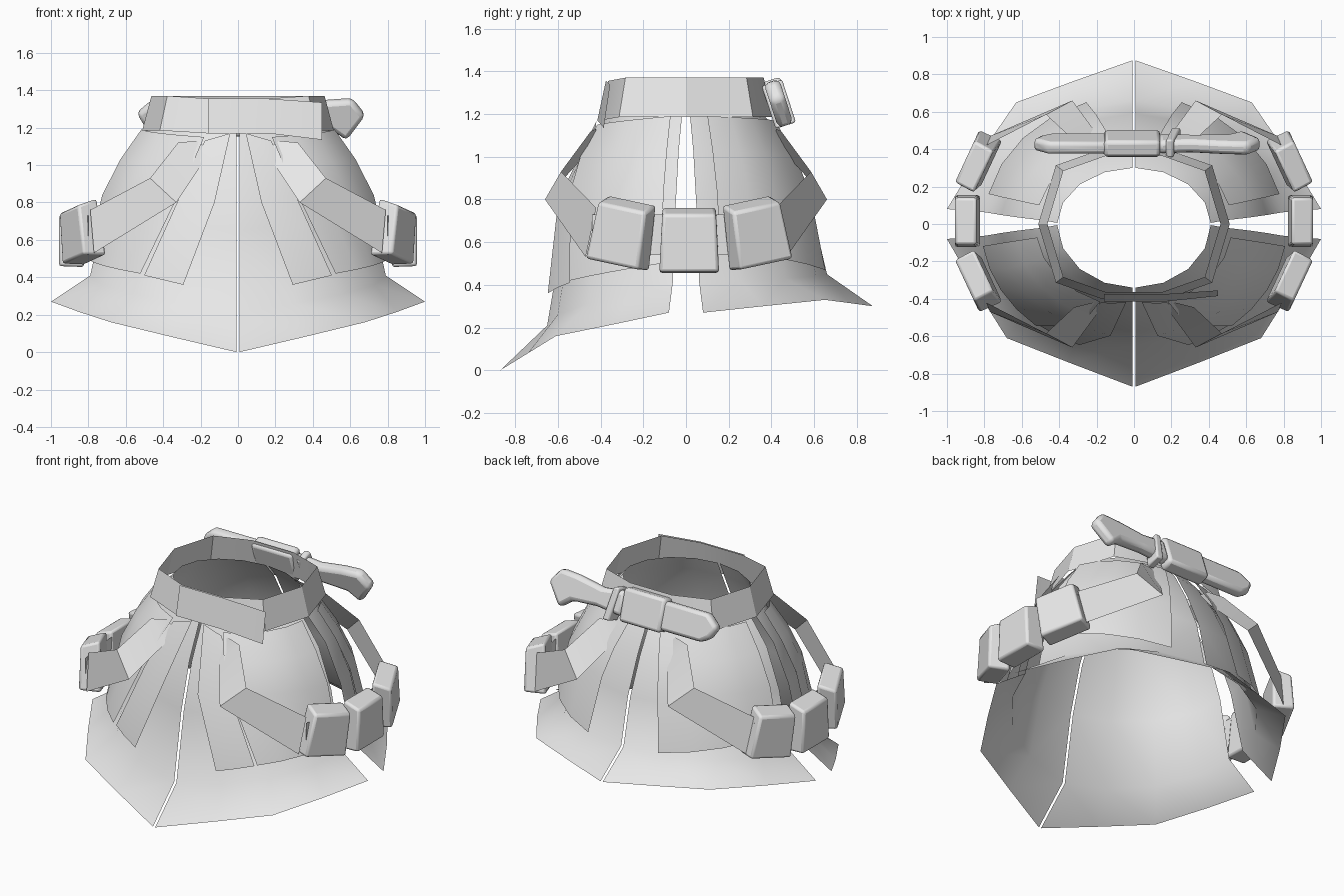
import bpy, bmesh, math
from mathutils import Matrix, Vector

if "Cube" in bpy.data.objects:
    bpy.data.objects.remove(bpy.data.objects["Cube"])

grey = bpy.data.materials.new("light grey cloth")
grey.diffuse_color = (0.8, 0.8, 0.8, 1)
grey.use_nodes = True
grey.node_tree.nodes["Principled BSDF"].inputs["Base Color"].default_value = grey.diffuse_color


def finish(name, bm, angle=40, solid=False, bevel=0):
    if solid:
        bmesh.ops.recalc_face_normals(bm, faces=bm.faces)
    else:  # open sheets face away from the body axis
        bm.normal_update()
        for f in bm.faces:
            c = f.calc_center_median()
            if f.normal.dot(Vector((c.x, c.y, 0))) < 0:
                f.normal_flip()
    me = bpy.data.meshes.new(name)
    bm.to_mesh(me)
    bm.free()
    me.materials.append(grey)
    ob = bpy.data.objects.new(name, me)
    bpy.context.collection.objects.link(ob)
    if bevel:
        m = ob.modifiers.new("soft edges", 'BEVEL')
        m.width, m.segments = bevel, 2
    bpy.ops.object.select_all(action='DESELECT')
    ob.select_set(True)
    bpy.context.view_layer.objects.active = ob
    bpy.ops.object.shade_smooth_by_angle(angle=math.radians(angle))
    return ob


def sheet(name, rows, side=1, angle=40, closed=False):
    """Quad grid through rows of points, mirrored when side is -1."""
    bm = bmesh.new()
    g = [[bm.verts.new((side * x, y, z)) for x, y, z in r] for r in rows]
    n = len(g[0])
    for a, b in zip(g, g[1:]):
        for i in range(n if closed else n - 1):
            j = (i + 1) % n
            bm.faces.new((a[i], a[j], b[j], b[i]))
    return finish(name, bm, angle)


def lerp(a, b, t):
    return a + (b - a) * t


# Skirt outline used for everything lying on it: z, x radius, y radius
PROFILE = [(1.25, .45, .36), (1.18, .50, .395), (1.0, .62, .50),
           (.8, .71, .58), (.4, .79, .66), (.2, .80, .67)]


def radii(z):
    for (z0, a0, b0), (z1, a1, b1) in zip(PROFILE, PROFILE[1:]):
        if z >= z1:
            t = (z0 - z) / (z0 - z1)
            return lerp(a0, a1, t), lerp(b0, b1, t)
    return PROFILE[-1][1:]


def on_skirt(ang, z, front, off):
    rx, ry = radii(z)
    return rx * off * math.sin(ang), front * ry * off * math.cos(ang), z


def angle_at(x, z):
    return math.asin(x / radii(z)[0])


# Four skirt quarters: x radius, y radius, z at middle, z at side
FRONT = [(.41, .34, 1.27, 1.27), (.49, .385, 1.17, 1.18), (.61, .49, .95, 1.03),
         (.71, .575, .65, .78), (.79, .65, .21, .41)]
BACK = [(.41, .30, 1.27, 1.27), (.49, .385, 1.17, 1.18), (.61, .49, .98, 1.03),
        (.71, .59, .75, .78), (.79, .66, .45, .41)]
FRONT_HEM = [(.008, -.87, 0), (.35, -.74, .08), (.68, -.61, .16),
             (.85, -.34, .215), (1, -.08, .27)]
BACK_HEM = [(.008, .875, .30), (.32, .765, .315), (.63, .65, .33),
            (.83, .36, .30), (1, .08, .27)]
for name, front, spec, hem in (("front", -1, FRONT, FRONT_HEM),
                               ("back", 1, BACK, BACK_HEM)):
    rows = []
    for k, (rx, ry, zm, zs) in enumerate(spec):
        row = []
        for i in range(5):
            a = math.pi / 2 * i / 4
            x = max(.008, rx * math.sin(a))
            y = max(ry * math.cos(a), .006 + .014 * k)
            row.append((x, front * y, lerp(zm, zs, i / 4)))
        rows.append(row)
    rows.append(hem)
    for s in (1, -1):
        sheet(f"skirt_{name}_panel", rows, s, 60)

# Layers over the skirt: inner edge (x, z), outer angle, outer z
for s in (1, -1):
    flap = [((.04, 1.17), (.17, 1.13)), ((.12, .80), (.29, .85)),
            ((.28, .36), (.48, .41))]
    sheet("front_flap", [[on_skirt(angle_at(lerp(a[0], b[0], t), lerp(a[1], b[1], t)),
                                   lerp(a[1], b[1], t), -1, 1.045) for t in (0, .5, 1)]
                         for a, b in flap], s)
    hips = (("front_hip_panel", -1, 1.065, 80,
             [(.17, 1.15, 1.19), (.23, 1.0, 1.03), (.30, .84, .84), (.49, .42, .50)]),
            ("back_hip_panel", 1, 1.06, 76,
             [(.10, 1.17, 1.19), (.15, 1.0, 1.03), (.19, .82, .84), (.24, .47, .57)]))
    for name, front, off, end, edge in hips:
        rows = []
        for x, z0, z1 in edge:
            a0, a1 = angle_at(x, z0), math.radians(end)
            rows.append([on_skirt(lerp(a0, a1, t), lerp(z0, z1, t), front, off)
                         for t in (0, .25, .5, .75, 1)])
        sheet(name, rows, s, 60)

    # Hanging straps from the belt to the pouches
    upper = [(.22, .42, 1.13), (.32, .445, 1.12), (.47, .585, .93), (.79, .42, .76)]
    lower = [(.15, .43, 1.08), (.19, .47, 1.01), (.33, .66, .80), (.77, .47, .53)]
    for name, front in (("front_strap", -1), ("back_strap", 1)):
        sheet(name, [[(x, front * y, z) for x, y, z in e] for e in (upper, lower)], s, 20)
        # Band running behind the pouches
    sheet("pouch_band", [[(.80, -.44, z), (.84, -.16, z), (.85, .12, z), (.80, .44, z)]
                         for z in (.73, .54)], s, 20)

    # Pouches, three per hip: centre, yaw, roll
    for c, yaw, roll in (((.835, -.295, .645), -25, -11), ((.89, .015, .61), 0, 0),
                         ((.835, .325, .645), 25, 11)):
        bm = bmesh.new()
        bmesh.ops.create_cube(bm, size=1)
        for v in bm.verts:
            top, out = v.co.z > 0, v.co.x > 0
            v.co.x *= .135
            v.co.y *= .25 if top else .28
            v.co.z *= .31
            if out:
                v.co.z -= .035 if top else -.005
            elif top:
                v.co.x += .02
        m = (Matrix.Translation(c) @ Matrix.Rotation(math.radians(yaw), 4, 'Z')
             @ Matrix.Rotation(math.radians(roll), 4, 'X'))
        bm.transform(Matrix.Scale(s, 4, (1, 0, 0)) @ m)
        finish("hip_pouch", bm, 60, True, .015)

# Belt ring and its overlapping front tail
quarter = [(.16, .385), (.40, .30)]
ring = [(.49, 0)] + [(x, y) for x, y in quarter[::-1]]
ring += [(-x, y) for x, y in quarter] + [(-.49, 0)]
ring += [(-x, -y) for x, y in quarter[::-1]] + [(x, -y) for x, y in quarter]
sheet("belt", [[(x * k, y * k, z - (.015 if y < -.35 else 0)) for x, y in ring]
               for k, z in ((.945, 1.37), (1.045, 1.185))], 1, 30, True)
sheet("belt_tail", [[(-.16, -.375, 1.355), (.16, -.375, 1.355), (.45, -.355, 1.335)],
                    [(-.16, -.415, 1.17), (.16, -.415, 1.17), (.45, -.385, 1.135)]], 1, 20)


# Sheathed knife across the back, leaning outward at the bottom
def slab(name, outline, thick, bevel):
    bm = bmesh.new()
    f = bm.faces.new([bm.verts.new((x, -thick / 2, z - 1.26)) for x, z in outline])
    ext = bmesh.ops.extrude_face_region(bm, geom=[f])["geom"]
    for v in ext:
        if isinstance(v, bmesh.types.BMVert):
            v.co.y += thick
    bm.transform(Matrix.Translation((0, .43, 1.26))
                 @ Matrix.Rotation(math.radians(18), 4, 'X'))
    return finish(name, bm, 50, True, bevel)


slab("knife_blade_sheath", [(-.14, 1.35), (-.46, 1.35), (-.54, 1.28), (-.50, 1.21),
                            (-.44, 1.17), (-.14, 1.17)], .07, .022)
slab("knife_sheath_clamp", [(-.16, 1.365), (.14, 1.365), (.14, 1.155), (-.16, 1.155)],
     .095, .02)
slab("knife_handle", [(.13, 1.34), (.30, 1.32), (.48, 1.35), (.61, 1.36), (.68, 1.27),
                      (.58, 1.13), (.50, 1.19), (.32, 1.20), (.13, 1.18)], .075, .025)
slab("knife_guard", [(.17, 1.35), (.21, 1.35), (.25, 1.14), (.20, 1.14)], .10, .01)
